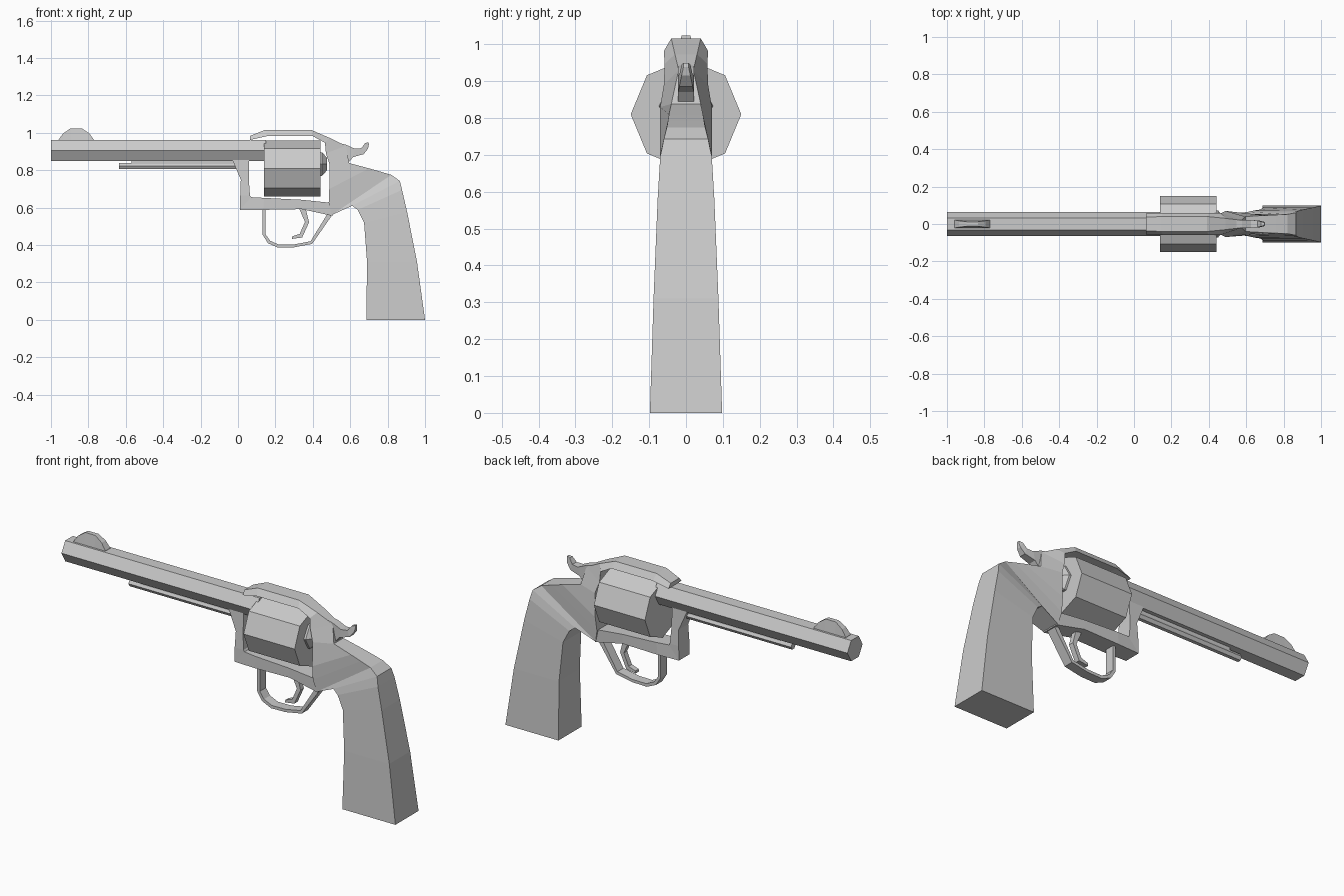
import bpy, bmesh, math


def make(name, bm):
    bmesh.ops.recalc_face_normals(bm, faces=bm.faces[:])
    me = bpy.data.meshes.new(name)
    bm.to_mesh(me)
    bm.free()
    ob = bpy.data.objects.new(name, me)
    bpy.context.collection.objects.link(ob)
    return ob


def skin(name, rings):
    """Bridge consecutive rings and cap both ends."""
    bm = bmesh.new()
    vs = [[bm.verts.new(p) for p in r] for r in rings]
    n = len(vs[0])
    for a, b in zip(vs, vs[1:]):
        for i in range(n):
            j = (i + 1) % n
            bm.faces.new((a[i], a[j], b[j], b[i]))
    bm.faces.new(vs[0])
    bm.faces.new(vs[-1])
    return make(name, bm)


def loft(name, stations):
    """Each station: outer x, z, half width, inner x, z, half width."""
    return skin(name, [[(x1, -w1, z1), (x1, w1, z1), (x2, w2, z2), (x2, -w2, z2)]
                       for x1, z1, w1, x2, z2, w2 in stations])


def prism(name, sides, z, sections, squash=1.0):
    """Prism along x; sections are (x, radius)."""
    return skin(name, [[(x, r * math.cos(math.tau * i / sides),
                         z + squash * r * math.sin(math.tau * i / sides))
                        for i in range(sides)] for x, r in sections])


# Barrel, ejector rod and cylinder
prism("barrel", 6, 0.905, [(-1, 0.064), (0.15, 0.064)])
prism("ejector_rod", 6, 0.822, [(-0.635, 0.019), (0.02, 0.019)])
loft("ejector_rib", [(-0.57, 0.852, 0.012, -0.57, 0.825, 0.012),
                     (0.0, 0.852, 0.012, 0.0, 0.825, 0.012)])
prism("cylinder", 8, 0.81, [(0.138, 0.15), (0.44, 0.15)])
prism("cylinder_ratchet", 6, 0.833, [(0.43, 0.075), (0.45, 0.072), (0.475, 0.04)])

# Front sight: rounded blade, narrower at its top
loft("front_sight", [(x, z, w, x, 0.95, 0.022) for x, z, w in
                     [(-0.96, 0.962, 0.021), (-0.935, 0.997, 0.017),
                      (-0.895, 1.024, 0.012), (-0.835, 1.024, 0.012),
                      (-0.795, 0.997, 0.017), (-0.77, 0.962, 0.021)]])

# Top strap flowing into the rear frame and grip
loft("frame_and_grip", [
    (0.065, 0.984, 0.036, 0.065, 0.962, 0.055),
    (0.145, 1.016, 0.04, 0.155, 0.982, 0.06),
    (0.39, 1.016, 0.04, 0.40, 0.982, 0.06),
    (0.49, 0.973, 0.03, 0.465, 0.947, 0.058),
    (0.575, 0.93, 0.02, 0.47, 0.89, 0.06),
    (0.595, 0.838, 0.04, 0.49, 0.83, 0.07),
    (0.70, 0.81, 0.046, 0.488, 0.70, 0.07),
    (0.76, 0.793, 0.049, 0.485, 0.625, 0.06),
    (0.82, 0.775, 0.052, 0.50, 0.56, 0.05),
    (0.865, 0.743, 0.06, 0.61, 0.61, 0.065),
    (0.877, 0.695, 0.07, 0.64, 0.588, 0.072),
    (0.904, 0.578, 0.077, 0.674, 0.52, 0.077),
    (0.957, 0.31, 0.088, 0.69, 0.31, 0.088),
    (1, 0, 0.098, 0.686, 0, 0.098)])

# Front post and lower strap
loft("lower_frame", [
    (-0.03, 0.855, 0.035, 0.058, 0.855, 0.035),
    (0.015, 0.75, 0.04, 0.058, 0.75, 0.04),
    (0.012, 0.665, 0.045, 0.064, 0.665, 0.045),
    (0.01, 0.588, 0.045, 0.07, 0.656, 0.045),
    (0.134, 0.588, 0.05, 0.14, 0.652, 0.05),
    (0.34, 0.592, 0.05, 0.34, 0.642, 0.05),
    (0.505, 0.556, 0.048, 0.505, 0.625, 0.05)])

# Hammer with curled spur
loft("hammer", [
    (0.50, 0.955, 0.018, 0.54, 0.84, 0.022),
    (0.578, 0.936, 0.022, 0.59, 0.84, 0.022),
    (0.625, 0.915, 0.022, 0.615, 0.87, 0.022),
    (0.66, 0.918, 0.018, 0.672, 0.886, 0.018),
    (0.68, 0.945, 0.012, 0.695, 0.915, 0.012),
    (0.698, 0.95, 0.007, 0.7, 0.938, 0.007)])

# Trigger guard bow and trigger
guard = [(0.132, 0.60, 0.147, 0.60), (0.132, 0.455, 0.147, 0.458),
         (0.16, 0.41, 0.172, 0.423), (0.214, 0.386, 0.218, 0.402),
         (0.30, 0.388, 0.298, 0.403), (0.396, 0.406, 0.388, 0.42),
         (0.50, 0.555, 0.48, 0.57)]
loft("trigger_guard", [(a, b, 0.026, c, d, 0.026) for a, b, c, d in guard])
trigger = [(0.36, 0.60, 0.325, 0.60), (0.38, 0.522, 0.358, 0.524),
           (0.343, 0.44, 0.33, 0.46), (0.288, 0.433, 0.29, 0.446)]
loft("trigger", [(a, b, 0.014, c, d, 0.014) for a, b, c, d in trigger])
